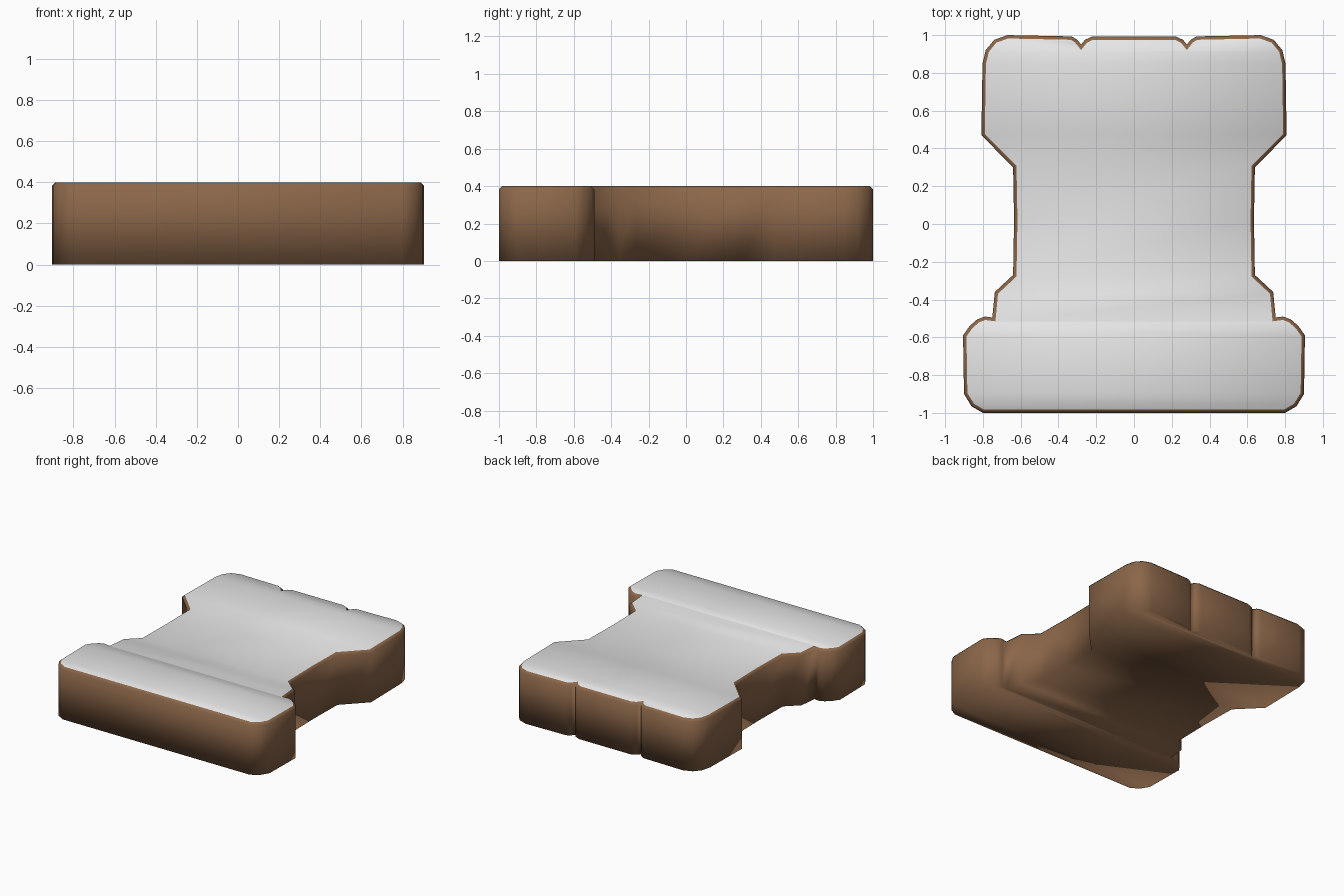
import bpy, bmesh

if "Cube" in bpy.data.objects:
    bpy.data.objects.remove(bpy.data.objects["Cube"])

HEIGHT, BEVEL = 0.4, 0.018

# right half of the outline, from the front edge round to the back notch
half = [(0.80, -1.0), (0.86, -0.965), (0.90, -0.90), (0.905, -0.59), (0.87, -0.54),
        (0.83, -0.505), (0.79, -0.49), (0.75, -0.495), (0.737, -0.36), (0.64, -0.27),
        (0.635, 0.02), (0.64, 0.30), (0.808, 0.47), (0.802, 0.85), (0.785, 0.92),
        (0.74, 0.975), (0.67, 1.0), (0.33, 0.993), (0.30, 0.975), (0.28, 0.95),
        (0.26, 0.975), (0.22, 0.993)]
outline = half + [(-x, y) for x, y in reversed(half)]
STRIP_CORNERS = [1, 2, 3, 4, 5, 7, 8, 9, 10, 11, 12, 13, 14]


def material(name, colour):
    m = bpy.data.materials.new(name)
    m.diffuse_color = (*colour, 1)
    m.use_nodes = True
    m.node_tree.nodes["Principled BSDF"].inputs["Base Color"].default_value = m.diffuse_color
    return m


def cut_strips(bm, ring):
    """Cut a flat outline face into strips between mirrored corners."""
    for i in STRIP_CORNERS:
        bmesh.ops.connect_verts(bm, verts=[ring[i], ring[len(ring) - 1 - i]])


bm = bmesh.new()
low = [bm.verts.new((x, y, 0)) for x, y in outline]
rim = [bm.verts.new((x, y, HEIGHT)) for x, y in outline]
n = len(outline)

# underside and walls
bm.faces.new(low[::-1])
for i in range(n):
    j = (i + 1) % n
    bm.faces.new((low[i], low[j], rim[j], rim[i]))

# chamfered rim around the pale top
top = bm.faces.new(rim)
bm.normal_update()
bmesh.ops.inset_region(bm, faces=[top], thickness=BEVEL, use_even_offset=True)
inner = set(top.verts)
for v in bm.verts:
    if v.co.z > 0.1:
        v.co.z = HEIGHT if v in inner else HEIGHT - BEVEL

# order the inner ring like the outline, then cut both flat sides
ring = [loop.vert for loop in top.loops]
start = min(range(n), key=lambda i: (ring[i].co.x - 0.79) ** 2 + (ring[i].co.y + 0.98) ** 2)
ring = ring[start:] + ring[:start]
cut_strips(bm, ring)
cut_strips(bm, low)

for f in bm.faces:
    f.smooth = True
    f.material_index = 1 if all(v in inner for v in f.verts) else 0

mesh = bpy.data.meshes.new("tower_tile")
bm.to_mesh(mesh)
bm.free()
mesh.materials.append(material("brown", (0.26, 0.135, 0.067)))
mesh.materials.append(material("pale grey", (0.8, 0.8, 0.8)))
obj = bpy.data.objects.new("tower_tile", mesh)
bpy.context.collection.objects.link(obj)
